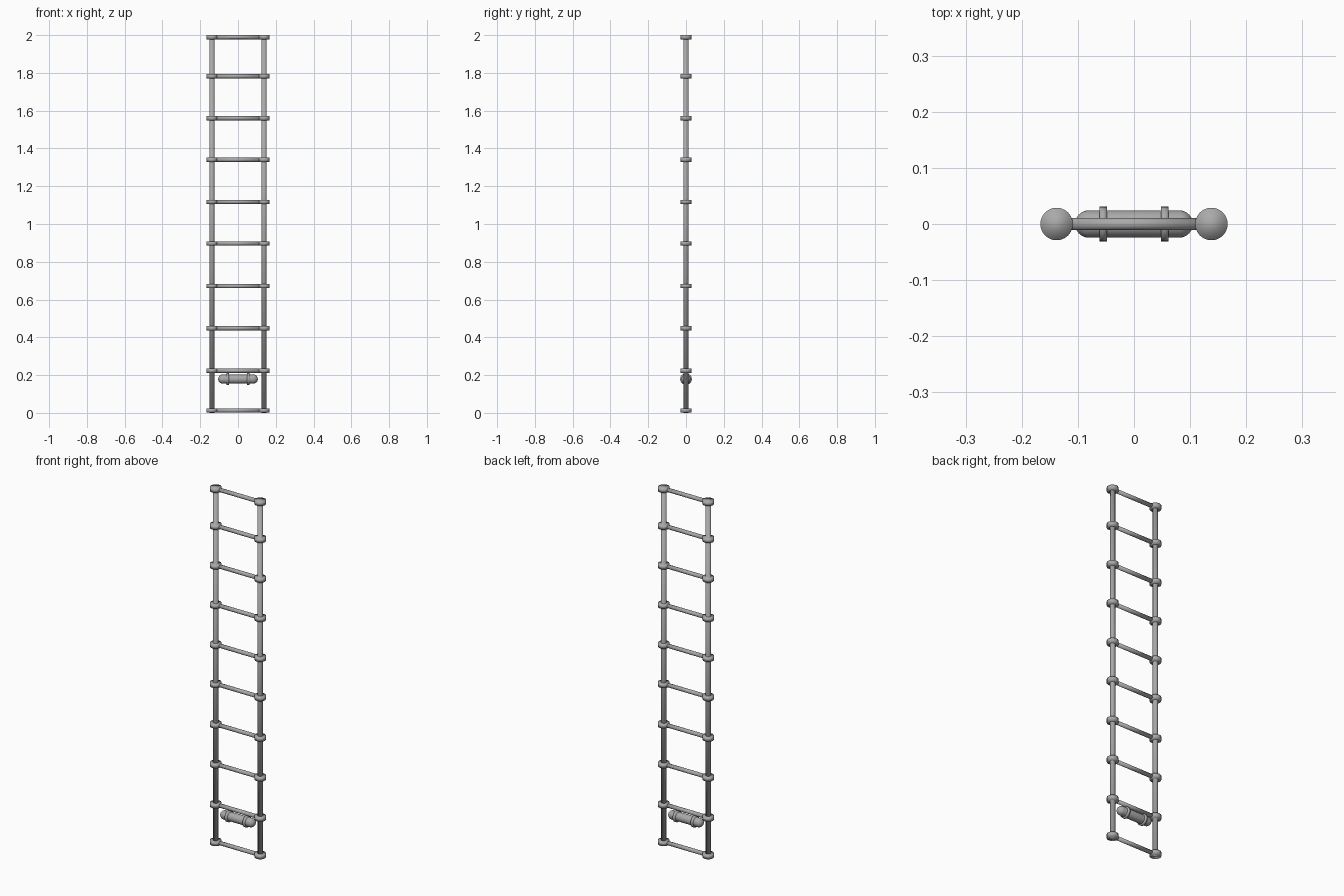
import bpy
import bmesh
import math
from mathutils import Matrix

default = bpy.data.objects.get("Cube")
if default:
    bpy.data.objects.remove(default, do_unlink=True)

steel = bpy.data.materials.new("steel_grey")
steel.use_nodes = True
grey = (0.40, 0.40, 0.40, 1)
steel.diffuse_color = grey
steel.node_tree.nodes["Principled BSDF"].inputs["Base Color"].default_value = grey


def finish(name, bm, loc):
    mesh = bpy.data.meshes.new(name)
    bmesh.ops.recalc_face_normals(bm, faces=bm.faces)
    bm.to_mesh(mesh)
    bm.free()
    mesh.materials.append(steel)
    mesh.shade_smooth()
    obj = bpy.data.objects.new(name, mesh)
    obj.location = loc
    bpy.context.collection.objects.link(obj)
    return obj


def rod(name, radius, length, loc, along_x=False, sides=24):
    bm = bmesh.new()
    turn = Matrix.Rotation(math.pi / 2, 4, "Y") if along_x else Matrix()
    bmesh.ops.create_cone(bm, cap_ends=True, segments=sides, radius1=radius,
                          radius2=radius, depth=length, matrix=turn)
    return finish(name, bm, loc)


def capsule(name, radius, half_length, loc):
    # A sphere whose two halves are pulled apart along x
    bm = bmesh.new()
    bmesh.ops.create_uvsphere(bm, u_segments=24, v_segments=13, radius=radius,
                              matrix=Matrix.Rotation(math.pi / 2, 4, "Y"))
    for v in bm.verts:
        v.co.x += math.copysign(half_length - radius, v.co.x)
    return finish(name, bm, loc)


RAIL_X = 0.138
TOP = 1.989
RUNGS = [0.013, 0.223, 0.448, 0.671, 0.897, 1.117, 1.34, 1.56, 1.782, TOP]

# Side rails
for side, x in (("left", RAIL_X), ("right", -RAIL_X)):
    rod(side + "_rail", 0.0135, TOP, (x, 0, TOP / 2))

# Rungs with a round collar at each end
for i, z in enumerate(RUNGS):
    rod(f"rung_{i}", 0.011, 0.24, (0, 0, z), along_x=True)
    for side, x in (("left", RAIL_X), ("right", -RAIL_X)):
        rod(f"{side}_collar_{i}", 0.029, 0.022, (x, 0, z))

# Canister with two straps, hung under the second rung
capsule("canister", 0.0245, 0.105, (0, 0, 0.179))
for side, x in (("left", 0.055), ("right", -0.055)):
    rod(side + "_strap", 0.031, 0.013, (x, 0, 0.179), along_x=True)

# Ground contact feet
for side, x in (("left", RAIL_X), ("right", -RAIL_X)):
    rod(side + "_foot", 0.0135, 0.01, (x, 0, 0.005))
